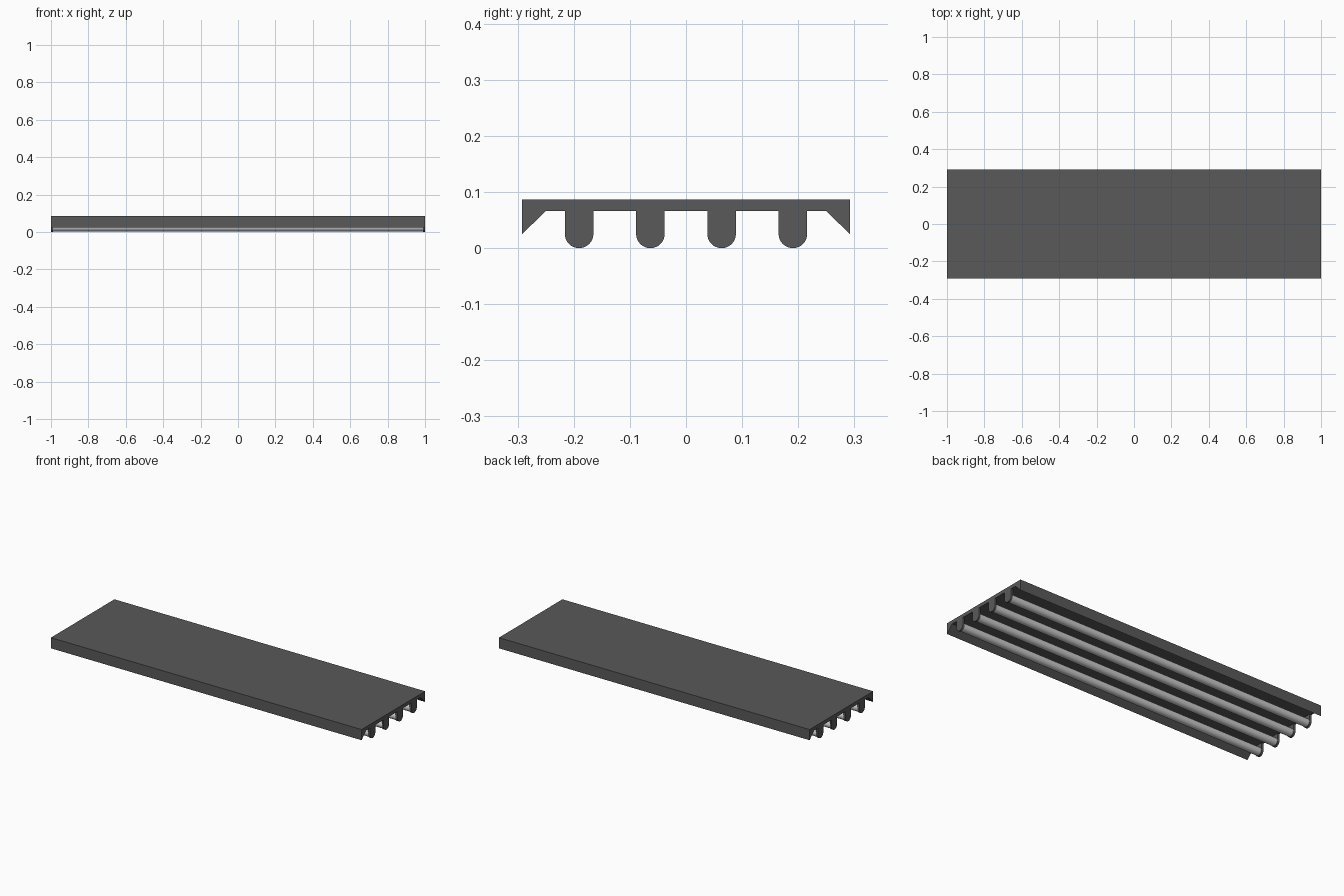
import bpy, bmesh, math

if "Cube" in bpy.data.objects:
    bpy.data.objects.remove(bpy.data.objects["Cube"])

HALF_X = 1.0      # half length of the fixture
SOCKET = 0.012    # socket thickness along x


def material(name, grey):
    m = bpy.data.materials.new(name)
    m.diffuse_color = (grey, grey, grey, 1)
    m.use_nodes = True
    m.node_tree.nodes["Principled BSDF"].inputs["Base Color"].default_value = m.diffuse_color
    return m


dark = material("dark_metal", 0.1)
light = material("tube_glass", 0.6)


def extrude_x(name, profile, x0, x1, mat, smooth=False):
    """Extrude a closed (y, z) profile from x0 to x1."""
    bm = bmesh.new()
    face = bm.faces.new([bm.verts.new((x0, y, z)) for y, z in profile])
    out = bmesh.ops.extrude_face_region(bm, geom=[face])
    moved = [v for v in out["geom"] if isinstance(v, bmesh.types.BMVert)]
    bmesh.ops.translate(bm, verts=moved, vec=(x1 - x0, 0, 0))
    bmesh.ops.recalc_face_normals(bm, faces=bm.faces)
    mesh = bpy.data.meshes.new(name)
    bm.to_mesh(mesh)
    bm.free()
    mesh.materials.append(mat)
    obj = bpy.data.objects.new(name, mesh)
    bpy.context.collection.objects.link(obj)
    if smooth:
        bpy.ops.object.select_all(action='DESELECT')
        obj.select_set(True)
        bpy.context.view_layer.objects.active = obj
        bpy.ops.object.shade_smooth_by_angle(angle=math.radians(35))
    return obj


def arc(cy, cz, r, a0, a1, n):
    return [(cy + r * math.cos(a0 + (a1 - a0) * i / n),
             cz + r * math.sin(a0 + (a1 - a0) * i / n)) for i in range(n + 1)]


# Housing: flat tray with sloped lips along both long edges
half = [(0.292, 0.087), (0.292, 0.025), (0.25, 0.066)]
extrude_x("housing", half + [(-y, z) for y, z in reversed(half)],
          -HALF_X, HALF_X, dark)

# Four tubes, each held by a rounded socket at both ends
R = 0.0255
for i in range(4):
    cy = -0.1905 + 0.127 * i
    socket = [(cy + R, 0.067)] + arc(cy, R, R, 0, -math.pi, 16) + [(cy - R, 0.067)]
    for side, s in (("left", -1), ("right", 1)):
        extrude_x(f"socket_{side}_{i + 1}", socket,
                  s * HALF_X, s * (HALF_X - SOCKET), dark, True)
    extrude_x(f"tube_{i + 1}", arc(cy, R, 0.0225, 0, 2 * math.pi, 32)[:-1],
              -HALF_X + SOCKET, HALF_X - SOCKET, light, True)
